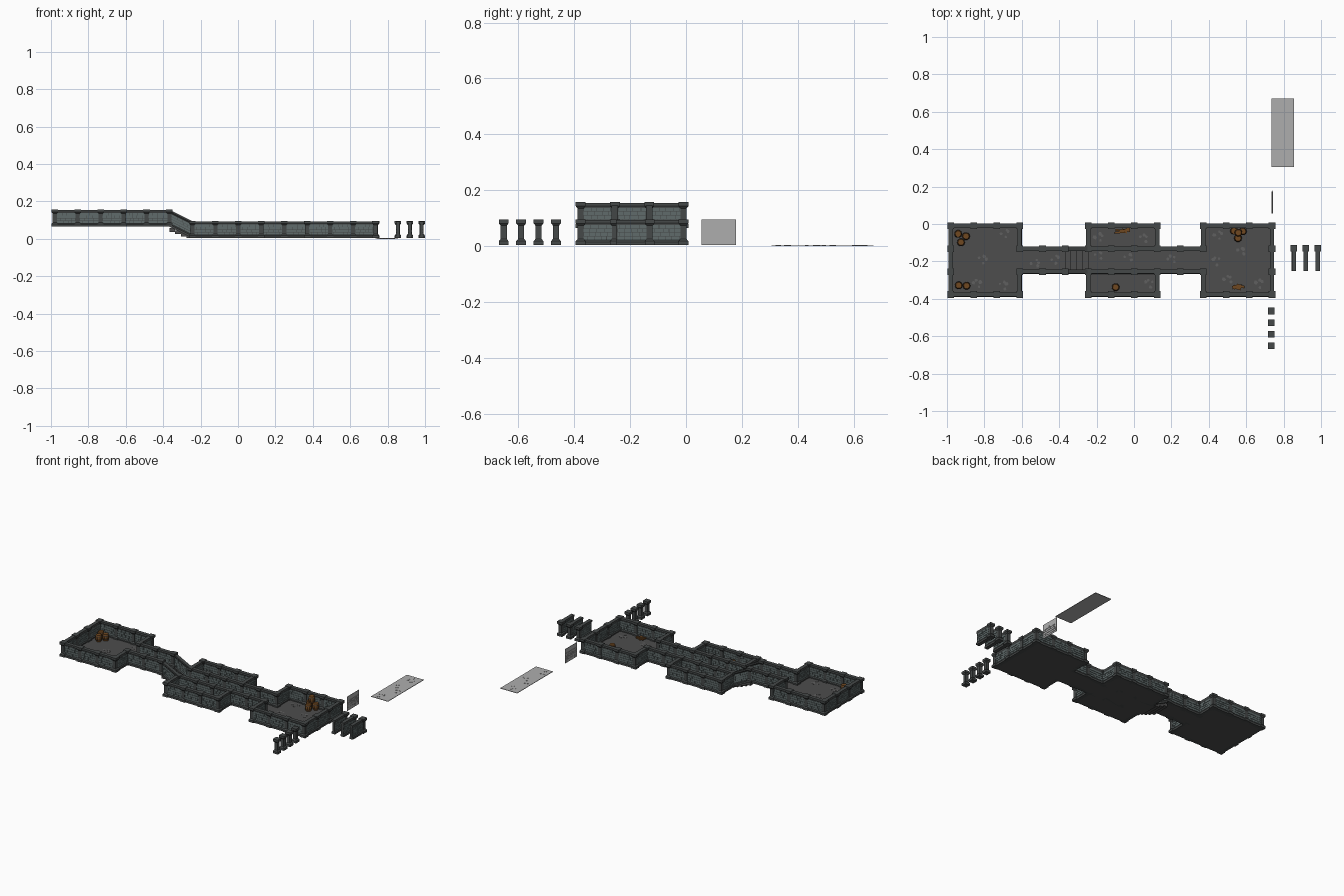
import bpy, bmesh, math, random
from mathutils import Vector, Matrix

if "Cube" in bpy.data.objects:
    bpy.data.objects.remove(bpy.data.objects["Cube"])

random.seed(4)
M = 0.1227                       # grid module
RISE = 0.0613                    # height of the raised end
BASE = 0.004
FLOOR = 0.009


def material(name, rgb):
    m = bpy.data.materials.new(name)
    m.diffuse_color = (*rgb, 1)
    m.use_nodes = True
    m.node_tree.nodes["Principled BSDF"].inputs["Base Color"].default_value = m.diffuse_color
    return m


TRIM = material("dark_stone", (0.06, 0.066, 0.066))
BRICK = material("brick_stone", (0.115, 0.145, 0.145))
GROUND = material("floor_stone", (0.075, 0.075, 0.075))
PATCH = material("worn_stone", (0.115, 0.115, 0.115))
SHEET = material("pale_sheet", (0.42, 0.42, 0.42))
WOOD = material("wood", (0.16, 0.065, 0.015))
IRON = material("iron", (0.04, 0.03, 0.025))


def finish(name, bm, mat):
    bmesh.ops.recalc_face_normals(bm, faces=bm.faces)
    me = bpy.data.meshes.new(name)
    bm.to_mesh(me)
    bm.free()
    me.materials.append(mat)
    ob = bpy.data.objects.new(name, me)
    bpy.context.collection.objects.link(ob)
    return ob


def rings(bm, loops):
    """Skin a closed solid through loops of points."""
    vs = [[bm.verts.new(p) for p in loop] for loop in loops]
    n = len(vs[0])
    for a, b in zip(vs, vs[1:]):
        for k in range(n):
            bm.faces.new((a[k], a[(k + 1) % n], b[(k + 1) % n], b[k]))
    bm.faces.new(vs[0])
    bm.faces.new(vs[-1])


def box(bm, x0, x1, y0, y1, z0, z1, mat=Matrix()):
    rings(bm, [[mat @ Vector(p) for p in
                ((x0, y0, z), (x1, y0, z), (x1, y1, z), (x0, y1, z))] for z in (z0, z1)])


HALF = [(.012, 0), (.012, .012), (.0075, .018), (.0075, .075), (.0115, .081), (.0115, .09)]
WALL_PROFILE = HALF + [(-v, w) for v, w in reversed(HALF)]


def bricks(bm, a, b, depth, start=.019, rows=4, keep=1.0):
    """Courses of uneven bricks between two points; they shear with slopes."""
    d = b - a
    n = Vector((-d.y, d.x, 0)).normalized()
    h = .055 / rows
    for r in range(rows):
        u = .1 if r % 2 else .02
        while u < .95:
            e = min(u + random.uniform(.15, .26), .98)
            t = depth + random.uniform(0, .0015)
            if random.random() < keep:
                z0 = start + r * h
                rings(bm, [[a + d * s + n * v + Vector((0, 0, z)) for s, v, z in
                            ((s, -t, z0), (s, t, z0), (s, t, z0 + h - .0018), (s, -t, z0 + h - .0018))]
                           for s in (u, e - .015)])
            u = e


def wall(bm, bm_brick, a, b):
    d = b - a
    n = Vector((-d.y, d.x, 0)).normalized()
    rings(bm, [[p + n * v + Vector((0, 0, w)) for v, w in WALL_PROFILE] for p in (a, b)])
    bricks(bm_brick, a, b, .0088)


def pillar(bm, p):
    prof = [(.0175, 0), (.0175, .014), (.011, .022), (.011, .07), (.0175, .078), (.0175, .092)]
    rings(bm, [[p + Vector((sx * r, sy * r, z)) for sx, sy in ((-1, -1), (1, -1), (1, 1), (-1, 1))]
               for r, z in prof])


def node(i, j):
    return Vector((-.98 + i * M, -.377 + j * M, BASE + (RISE if i <= 5 else 0)))


# Grid plan: three square rooms joined by a corridor with a flight of stairs
cells = {(i, 1) for i in range(14)}
for i0 in (0, 6, 11):
    cells |= {(i, j) for i in range(i0, i0 + 3) for j in range(3)}
edges = set()
for i, j in cells:
    for nb, e in (((i - 1, j), ((i, j), (i, j + 1))), ((i + 1, j), ((i + 1, j), (i + 1, j + 1))),
                  ((i, j - 1), ((i, j), (i + 1, j))), ((i, j + 1), ((i, j + 1), (i + 1, j + 1)))):
        if nb not in cells:
            edges.add(e)
for i in range(6, 9):            # corridor walls through the middle room
    edges |= {((i, j), (i + 1, j)) for j in (1, 2)}

bw, bb, bp = bmesh.new(), bmesh.new(), bmesh.new()
for e in sorted(edges):
    wall(bw, bb, node(*e[0]), node(*e[1]))
for p in sorted({p for e in edges for p in e}):
    pillar(bp, node(*p))
finish("dungeon_walls", bw, TRIM)
finish("dungeon_wall_bricks", bb, BRICK)
finish("dungeon_wall_pillars", bp, TRIM)

# Floors
for name, i0, i1, j0, j1 in (("upper_room_floor", 0, 3, 0, 3), ("upper_corridor_floor", 3, 5, 1, 2),
                             ("middle_room_floor", 6, 9, 0, 3), ("lower_corridor_floor", 9, 11, 1, 2),
                             ("lower_room_floor", 11, 14, 0, 3)):
    bm = bmesh.new()
    a, b = node(i0, j0), node(i1, j1)
    z = BASE + (RISE if i1 <= 5 else 0)
    box(bm, a.x, b.x, a.y, b.y, z, z + FLOOR - BASE)
    finish(name, bm, GROUND)

# Stairs
bm = bmesh.new()
a, b = node(5, 1), node(6, 2)
for k in range(4):
    top = FLOOR + RISE * (4 - k) / 5
    box(bm, a.x + k * M / 4, a.x + (k + 1) * M / 4, a.y, b.y, max(BASE, top - .02), top)
finish("stairs", bm, GROUND)


def stones(bm, x, y, z, count=4):
    """A cluster of worn, irregular paving stones."""
    for k in range(count):
        t = k * 2.4 + random.random()
        c = Vector((x + .02 * math.cos(t), y + .02 * math.sin(t), z))
        r = random.uniform(.007, .012)
        pts = [(r * random.uniform(.75, 1.1) * math.cos(s * math.tau / 6),
                r * random.uniform(.75, 1.1) * math.sin(s * math.tau / 6)) for s in range(6)]
        rings(bm, [[c + Vector((px, py, h)) for px, py in pts] for h in (0, .0012)])


bm = bmesh.new()
for x, y in ((-.69, -.05), (-.81, -.19), (-.84, -.32), (-.7, -.33), (-.53, -.21), (-.42, -.19), (-.19, -.07),
             (.05, -.08), (-.19, -.17), (-.03, -.18), (.08, -.32), (.2, -.19), (.45, -.06), (.57, -.15),
             (.44, -.2), (.5, -.3), (.67, -.32)):
    stones(bm, x, y, FLOOR + (RISE if x < -.36 else 0))
finish("worn_floor_stones", bm, PATCH)


# Barrels
def barrel(name, x, y, z):
    for part, prof, mat in (
            ("body", ((.016, 0), (.0195, .012), (.021, .021), (.0195, .03), (.016, .042)), WOOD),
            ("lower_hoop", ((.0188, .008), (.0203, .012)), IRON),
            ("upper_hoop", ((.0203, .03), (.0188, .034)), IRON)):
        bm = bmesh.new()
        rings(bm, [[(x + r * math.cos(k * math.tau / 10), y + r * math.sin(k * math.tau / 10), z + h)
                    for k in range(10)] for r, h in prof])
        finish(f"{name}_{part}", bm, mat)


UP = FLOOR + RISE
for n, p in enumerate(((-.94, -.053, UP), (-.898, -.065, UP), (-.925, -.098, UP), (-.937, -.328, UP),
                       (-.895, -.33, UP), (-.098, -.338, FLOOR), (.535, -.037, FLOOR), (.582, -.039, FLOOR),
                       (.556, -.076, FLOOR), (.558, -.046, FLOOR + .042))):
    barrel(f"barrel_{n}", *p)

# Heaps of broken planks
for name, x, y in (("middle_room_planks", -.062, -.038), ("lower_room_planks", .552, -.337)):
    bm = bmesh.new()
    for k in range(9):
        t = (Matrix.Translation((x + random.uniform(-.02, .02), y + random.uniform(-.007, .007), FLOOR + .006 + k * .0015))
             @ Matrix.Rotation(random.uniform(-.5, .5), 4, 'Z') @ Matrix.Rotation(random.uniform(-.2, .2), 4, 'Y'))
        box(bm, -.022, .022, -.005, .005, -.002, .002, t)
    finish(name, bm, WOOD)

# Spare kit pieces beside the dungeon
for n, x in enumerate((.855, .919, .982)):
    bw, bb = bmesh.new(), bmesh.new()
    wall(bw, bb, Vector((x, -.13, BASE)), Vector((x, -.25, BASE)))
    pillar(bw, Vector((x, -.13, BASE)))
    finish(f"spare_wall_{n}", bw, TRIM)
    finish(f"spare_wall_bricks_{n}", bb, BRICK)
for n in range(4):
    bm = bmesh.new()
    pillar(bm, Vector((.735, -.652 + n * .0623, BASE)))
    finish(f"spare_pillar_{n}", bm, TRIM)

bm = bmesh.new()
box(bm, .738, .74, .055, .178, BASE, .096)
finish("spare_brick_sheet", bm, SHEET)
bm = bmesh.new()
bricks(bm, Vector((.739, .055, 0)), Vector((.739, .178, 0)), .0025, .014, 4)
finish("spare_sheet_bricks", bm, SHEET)

bm = bmesh.new()
box(bm, .736, .856, .305, .67, 0, .003)
finish("spare_floor_sheet", bm, SHEET)
bm = bmesh.new()
for x, y in ((.77, .35), (.82, .45), (.78, .51), (.8, .62)):
    stones(bm, x, y, .003)
finish("spare_sheet_stones", bm, SHEET)
